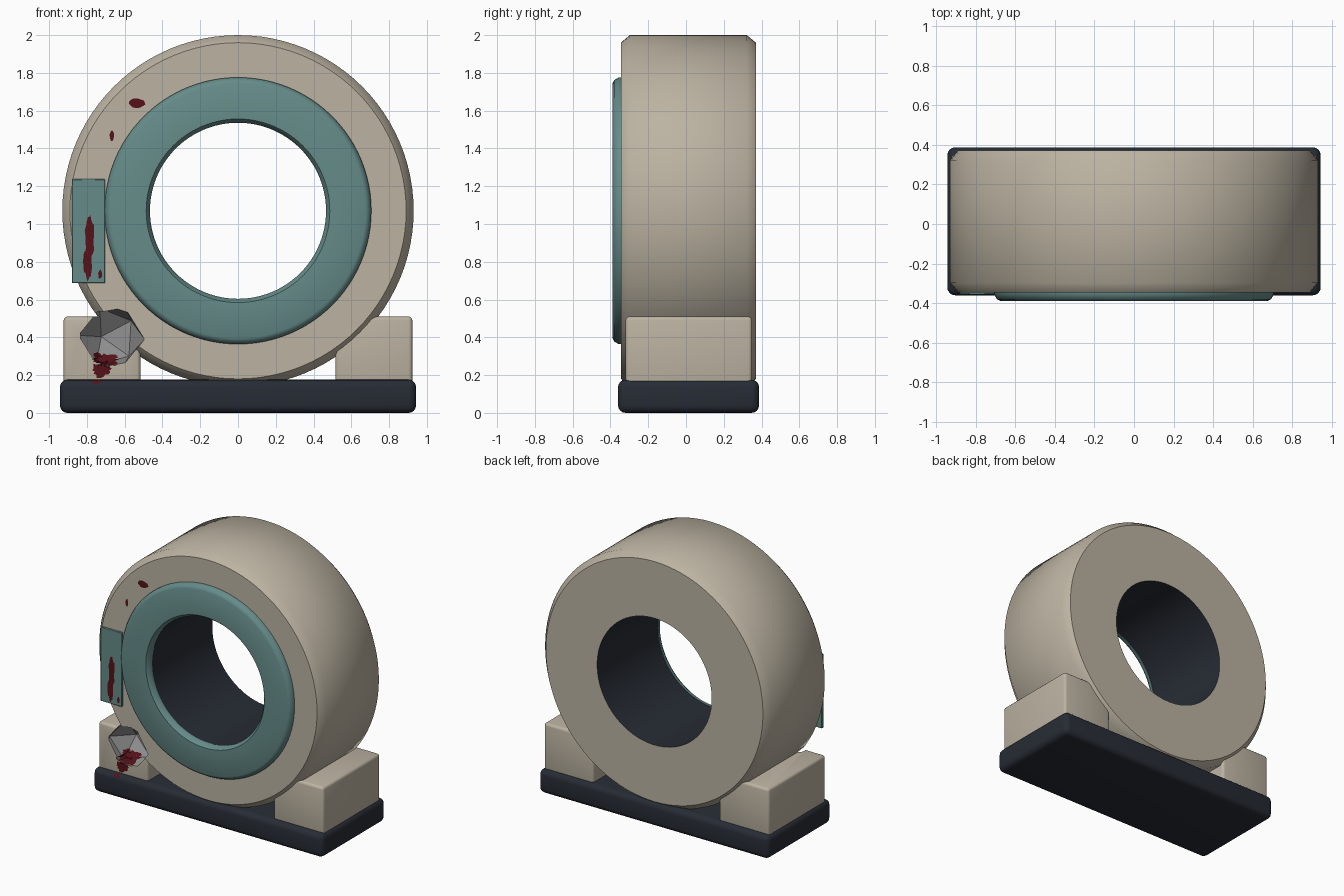
import bpy, bmesh, math, random
from mathutils import Vector, Matrix
from mathutils.bvhtree import BVHTree

if "Cube" in bpy.data.objects:
    bpy.data.objects.remove(bpy.data.objects["Cube"])

random.seed(4)


def material(name, rgb):
    m = bpy.data.materials.new(name)
    m.diffuse_color = (*rgb, 1)
    m.use_nodes = True
    m.node_tree.nodes["Principled BSDF"].inputs["Base Color"].default_value = m.diffuse_color
    return m


beige = material("beige_shell", (0.50, 0.45, 0.36))
teal = material("teal_trim", (0.13, 0.26, 0.25))
dark = material("dark_slate", (0.02, 0.025, 0.035))
grey = material("bare_metal", (0.28, 0.28, 0.28))
red = material("dried_red", (0.09, 0.006, 0.01))


def finish(bm, name, mats):
    mesh = bpy.data.meshes.new(name)
    bm.to_mesh(mesh)
    bm.free()
    for m in mats:
        mesh.materials.append(m)
    ob = bpy.data.objects.new(name, mesh)
    bpy.context.collection.objects.link(ob)
    return ob


def smooth(ob, angle=40.6):
    bpy.ops.object.select_all(action='DESELECT')
    ob.select_set(True)
    bpy.context.view_layer.objects.active = ob
    bpy.ops.object.shade_smooth_by_angle(angle=math.radians(angle))


def box(name, x, y, z, bevel, mats, segments=3):
    bm = bmesh.new()
    size = [b - a for a, b in (x, y, z)]
    mid = [(a + b) / 2 for a, b in (x, y, z)]
    bmesh.ops.create_cube(bm, size=1, matrix=Matrix.Translation(mid) @ Matrix.Diagonal((*size, 1)))
    bmesh.ops.bevel(bm, geom=bm.edges[:], offset=bevel, segments=segments, profile=0.5, affect='EDGES')
    return finish(bm, name, mats)


def lathe(name, profile, seg_mats, mats, cz=1.07, n=96):
    """Closed (radius, y) profile turned about the y axis."""
    bm = bmesh.new()
    rings = []
    for i in range(n):
        a = 2 * math.pi * i / n
        rings.append([bm.verts.new((r * math.cos(a), y, cz + r * math.sin(a))) for r, y in profile])
    k = len(profile)
    for i in range(n):
        p, q = rings[i], rings[(i + 1) % n]
        for j in range(k):
            f = bm.faces.new((p[j], p[(j + 1) % k], q[(j + 1) % k], q[j]))
            f.material_index = seg_mats[j]
    bmesh.ops.recalc_face_normals(bm, faces=bm.faces)
    return finish(bm, name, mats)


# Base, feet and main ring (slot order shared with the crater cutter)
slots = [beige, dark, grey]
base = box("base", (-0.943, 0.943), (-0.36, 0.387), (0, 0.176), 0.04, [dark], 4)
foot_left = box("foot_left", (-0.923, -0.515), (-0.32, 0.35), (0.12, 0.51), 0.02, slots)
foot_right = box("foot_right", (0.515, 0.923), (-0.32, 0.35), (0.12, 0.51), 0.02, slots)
ring = lathe("scanner_ring",
             [(0.47, -0.345), (0.89, -0.345), (0.93, -0.297), (0.93, 0.322), (0.89, 0.37), (0.47, 0.37)],
             [0, 0, 0, 0, 0, 1], slots)

# Faceted crater bitten out of the ring and the left foot
bm = bmesh.new()
turn = Matrix.Rotation(0.5, 4, 'Y') @ Matrix.Rotation(0.35, 4, 'X')
bmesh.ops.create_icosphere(bm, subdivisions=1, radius=0.178,
                           matrix=Matrix.Translation((-0.67, -0.325, 0.40)) @ turn)
for f in bm.faces:
    f.material_index = 2
cutter = finish(bm, "crater_cutter", slots)
cutter.hide_render = True
for ob in (ring, foot_left):
    mod = ob.modifiers.new("crater", 'BOOLEAN')
    mod.operation = 'DIFFERENCE'
    mod.solver = 'EXACT'
    mod.object = cutter
    bpy.context.view_layer.objects.active = ob
    bpy.ops.object.modifier_apply(modifier=mod.name)
bpy.data.objects.remove(cutter)

# Teal trim around the bore and side panel
trim = lathe("front_trim",
             [(0.466, -0.34), (0.466, -0.36), (0.486, -0.386), (0.675, -0.388), (0.692, -0.38),
              (0.706, -0.356), (0.706, -0.34)], [0] * 7, [teal])
panel = box("control_panel", (-0.88, -0.703), (-0.356, -0.335), (0.687, 1.238), 0.004, [teal], 1)

for ob in (base, foot_left, foot_right, ring, trim, panel):
    smooth(ob)
for ob in (ring, foot_left):
    for p in ob.data.polygons:
        if p.material_index == 2:
            p.use_smooth = False

# Stains, dropped onto the front surfaces
graph = bpy.context.evaluated_depsgraph_get()
graph.update()
trees = [BVHTree.FromObject(o, graph) for o in (base, foot_left, ring, panel)]


def surface_y(x, z):
    hits = [t.ray_cast(Vector((x, -2, z)), Vector((0, 1, 0)))[0] for t in trees]
    return min([h.y for h in hits if h] or [-0.32]) - 0.003


def stain(bm, cx, cz, rx, rz, jag=0.25, n=22):
    spread = [1 + random.uniform(-jag, jag) for _ in range(n)]
    centre = bm.verts.new((cx, surface_y(cx, cz), cz))
    last = None
    for s in (0.3, 0.55, 0.8, 1.0):
        loop = []
        for i in range(n):
            a = 2 * math.pi * i / n
            x = cx + rx * s * spread[i] * math.cos(a)
            z = cz + rz * s * spread[i] * math.sin(a)
            loop.append(bm.verts.new((x, surface_y(x, z), z)))
        for i in range(n):
            j = (i + 1) % n
            if last:
                bm.faces.new((last[i], loop[i], loop[j], last[j]))
            else:
                bm.faces.new((centre, loop[i], loop[j]))
        last = loop


stains = {
    "ring_stains": [(-0.535, 1.64, 0.045, 0.024, 0.1), (-0.668, 1.468, 0.011, 0.028, 0.1)],
    "panel_drip": [(-0.785, 0.93, 0.024, 0.115, 0.15), (-0.795, 0.80, 0.022, 0.09, 0.15),
                   (-0.73, 0.733, 0.010, 0.024, 0.1)],
    "foot_splatter": [(-0.72, 0.225, 0.055, 0.035, 0.3), (-0.70, 0.275, 0.06, 0.03, 0.35),
                      (-0.745, 0.305, 0.02, 0.014, 0.2), (-0.655, 0.297, 0.02, 0.012, 0.2),
                      (-0.75, 0.165, 0.025, 0.010, 0.2)],
}
for name, blobs in stains.items():
    bm = bmesh.new()
    for b in blobs:
        stain(bm, *b)
    for f in bm.faces:
        f.normal_update()
        if f.normal.y > 0:
            f.normal_flip()
    finish(bm, name, [red])
